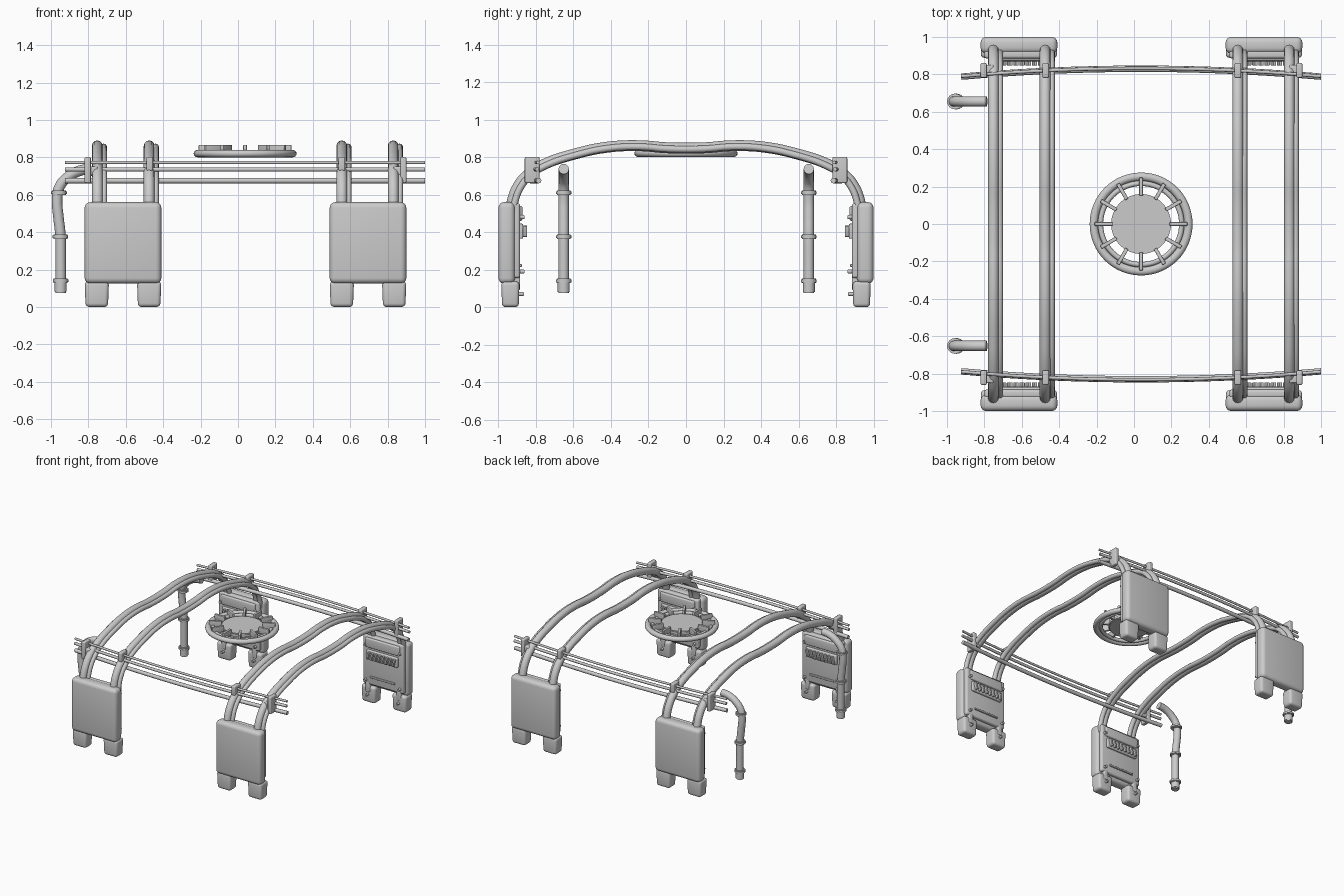
import bpy, bmesh, math
from mathutils import Matrix, Vector

if "Cube" in bpy.data.objects:
    bpy.data.objects.remove(bpy.data.objects["Cube"])

CX = 0.038  # symmetry plane of the frame in x


def finish(bm, name):
    me = bpy.data.meshes.new(name)
    bm.to_mesh(me)
    bm.free()
    ob = bpy.data.objects.new(name, me)
    bpy.context.collection.objects.link(ob)
    bpy.ops.object.select_all(action='DESELECT')
    ob.select_set(True)
    bpy.context.view_layer.objects.active = ob
    bpy.ops.object.shade_smooth_by_angle(angle=math.radians(40))
    return ob


def box(name, lo, hi, bevel=0.0, taper=1.0, rot=None):
    """Rounded box between two corners; taper scales the bottom face."""
    lo, hi = Vector([min(a, b) for a, b in zip(lo, hi)]), Vector([max(a, b) for a, b in zip(lo, hi)])
    bm = bmesh.new()
    bmesh.ops.create_cube(bm, size=1)
    for v in bm.verts:
        if v.co.z < 0:
            v.co.x *= taper
            v.co.y *= taper
        v.co = Vector([c * s for c, s in zip(v.co, hi - lo)])
    if bevel:
        bmesh.ops.bevel(bm, geom=bm.edges[:], offset=bevel, segments=4, profile=0.5, affect='EDGES')
    if rot:
        bm.transform(rot)
    bm.transform(Matrix.Translation((lo + hi) / 2))
    return finish(bm, name)


def cyl(name, center, r, depth, axis='Z', seg=24):
    bm = bmesh.new()
    bmesh.ops.create_cone(bm, cap_ends=True, segments=seg, radius1=r, radius2=r, depth=depth)
    edges = [e for e in bm.edges if len(e.link_faces) == 2 and e.calc_face_angle() > 1]
    bmesh.ops.bevel(bm, geom=edges, offset=min(r, depth) * 0.2, segments=2, affect='EDGES')
    if axis == 'Y':
        bm.transform(Matrix.Rotation(math.pi / 2, 4, 'X'))
    bm.transform(Matrix.Translation(center))
    return finish(bm, name)


def tube(name, pts, r):
    cu = bpy.data.curves.new(name, 'CURVE')
    cu.dimensions = '3D'
    cu.bevel_depth, cu.bevel_resolution, cu.resolution_u = r, 4, 8
    cu.use_fill_caps = True
    sp = cu.splines.new('BEZIER')
    sp.bezier_points.add(len(pts) - 1)
    for b, p in zip(sp.bezier_points, pts):
        b.co = p
        b.handle_left_type = b.handle_right_type = 'AUTO'
    ob = bpy.data.objects.new(name, cu)
    bpy.context.collection.objects.link(ob)


def ring(name, center, profile, seg=64):
    """Lathe a closed (radius, height) profile around z."""
    bm = bmesh.new()
    rows = []
    for i in range(seg):
        a = 2 * math.pi * i / seg
        rows.append([bm.verts.new((center[0] + r * math.cos(a), center[1] + r * math.sin(a), center[2] + z))
                     for r, z in profile])
    n = len(profile)
    for i in range(seg):
        A, B = rows[i], rows[(i + 1) % seg]
        for j in range(n):
            bm.faces.new((A[j], B[j], B[(j + 1) % n], A[(j + 1) % n]))
    bmesh.ops.recalc_face_normals(bm, faces=bm.faces[:])
    finish(bm, name)


# arched roll tubes, each with a thinner companion tube
half = [(0.935, 0.50), (0.925, 0.57), (0.895, 0.645), (0.84, 0.71), (0.76, 0.76),
        (0.6, 0.815), (0.42, 0.853), (0.25, 0.861), (0.1, 0.85)]
for x in (-0.752, -0.475, 0.555, 0.83):
    arch = [(-y, z) for y, z in half] + [(y, z) for y, z in half[::-1]]
    tube("arch_tube", [(x, y, z) for y, z in arch], 0.029)
    tube("arch_inner_tube", [(x + 0.034, y * 0.985, z - 0.006) for y, z in arch], 0.018)

# side panels with feet and inner details
for s in (-1, 1):
    for c in (-0.615, 0.695):
        def part(name, x0, x1, y0, y1, z0, z1, bevel=0.0, taper=1.0, rot=None):
            return box(name, (c + x0, s * y0, z0), (c + x1, s * y1, z1), bevel, taper, rot)
        part("outer_panel", -0.205, 0.205, 0.912, 1.0, 0.125, 0.56, 0.03)
        part("inner_plate", -0.185, 0.185, 0.885, 0.93, 0.155, 0.555, 0.014)
        part("inner_top_block", -0.155, 0.155, 0.872, 0.90, 0.46, 0.54, 0.012)
        part("vent_frame", -0.14, 0.14, 0.868, 0.895, 0.365, 0.445, 0.008)
        for i in range(8):
            x = -0.115 + 0.033 * i
            part("vent_slat", x - 0.008, x + 0.008, 0.847, 0.88, 0.375, 0.435, 0.004,
                 rot=Matrix.Rotation(math.radians(15), 4, 'Y'))
        part("lower_bar", -0.11, 0.11, 0.875, 0.895, 0.215, 0.23, 0.004)
        for x in (-0.155, 0.155):
            for z in (0.19, 0.48):
                cyl("panel_screw", (c + x, s * 0.877, z), 0.011, 0.03, 'Y', 12)
        for x in (-0.14, 0.14):
            part("foot", x - 0.065, x + 0.065, 0.888, 0.985, 0.0, 0.137, 0.02, 0.92)
            part("foot_strap", x - 0.02, x + 0.02, 0.885, 0.93, 0.09, 0.18, 0.008)
            cyl("foot_screw", (c + x, s * 0.88, 0.07), 0.01, 0.03, 'Y', 12)

# bowed side rails running along x
for s in (-1, 1):
    for z, r, off in ((0.772, 0.009, 0.0), (0.735, 0.011, 0.004), (0.675, 0.015, -0.004)):
        pts = []
        for i in range(9):
            t = -1 + i / 4
            pts.append((CX + 0.962 * t, s * (0.832 + off - 0.042 * t * t), z))
        tube("side_rail", pts, r)
    # rail clamps on the arches
    for x0, x1, z0 in ((-0.82, -0.787, 0.662), (-0.49, -0.455, 0.728), (0.537, 0.573, 0.728), (0.868, 0.9, 0.662)):
        box("rail_clamp", (x0, s * 0.782, z0), (x1, s * 0.86, 0.802), 0.008)
    # stub joining the outer clamp to its arch
    for x0, x1 in ((-0.80, -0.75), (0.83, 0.88)):
        box("clamp_stub", (x0, s * 0.79, 0.70), (x1, s * 0.85, 0.75), 0.008)

# bent pipes with collars on the left end
pipe = [(-0.788, 0.737), (-0.85, 0.727), (-0.915, 0.69), (-0.955, 0.64), (-0.967, 0.58),
        (-0.96, 0.48), (-0.95, 0.39), (-0.948, 0.25), (-0.948, 0.075)]
for y in (-0.652, 0.655):
    tube("bent_pipe", [(x, y, z) for x, z in pipe], 0.028)
    for x, z in ((-0.957, 0.61), (-0.95, 0.375), (-0.948, 0.14)):
        cyl("pipe_collar", (x, y, z), 0.042, 0.024)
    cyl("pipe_end", (-0.948, y, 0.105), 0.032, 0.06)

# round hatch: outer rim, inner ring, disc and twelve spokes
rim = [(0.253 + 0.022 * math.cos(a * math.pi / 8), 0.02 * math.sin(a * math.pi / 8)) for a in range(16)]
ring("hatch_rim", (CX, 0, 0.82), rim)
lip = [(0.217 + 0.014 * math.cos(a * math.pi / 6), 0.014 * math.sin(a * math.pi / 6)) for a in range(12)]
ring("hatch_inner_ring", (CX, 0, 0.82), lip)
cyl("hatch_disc", (CX, 0, 0.825), 0.16, 0.03, seg=64)
for i in range(12):
    a = i * math.pi / 6
    rot = Matrix.Rotation(a, 4, 'Z')
    p = Vector((CX + 0.2 * math.cos(a), 0.2 * math.sin(a), 0.842))
    h = Vector((0.048, 0.01, 0.025))
    box("hatch_spoke", p - h, p + h, 0.004, rot=rot)
